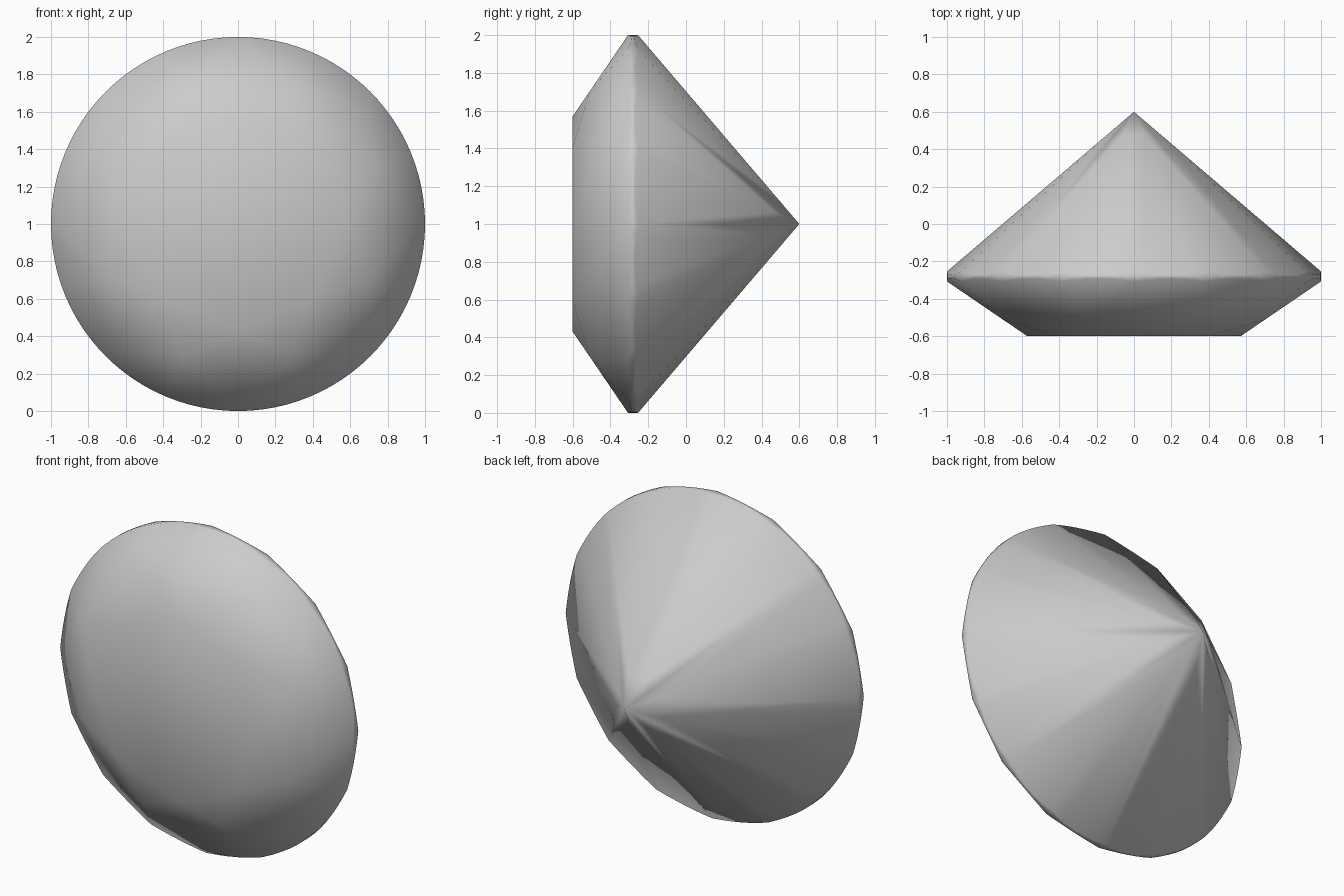
import bpy, bmesh
from math import sin, cos, radians, pi

if "Cube" in bpy.data.objects:
    bpy.data.objects.remove(bpy.data.objects["Cube"])

# Round brilliant cut gem, table facing -y, culet facing +y
TABLE_Y, CULET_Y = -0.60, 0.60
TOP_Y, BOT_Y = -0.307, -0.254      # girdle edges at the main facet tips
TABLE_R, STAR_R, LOWER_R = 0.57, 0.763, 0.16
SIDES = 96
HALF = radians(22.5)
CHORD = cos(HALF / 2)

crown_slope = (TOP_Y - TABLE_Y) / (1 - TABLE_R)
pav_slope = CULET_Y - BOT_Y
star_h = crown_slope * (1 - STAR_R * cos(HALF))
lower_h = pav_slope * (1 - LOWER_R * cos(HALF))
upper_half_slope = star_h / (CHORD * (1 - STAR_R))
lower_half_slope = lower_h / (CHORD * (1 - LOWER_R))

bm = bmesh.new()


def point(r, a, y):
    bm.verts.new((r * cos(a), y, 1 + r * sin(a)))


# Table corners, star tips and lower half tips
for i in range(8):
    a = i * pi / 4
    point(TABLE_R, a, TABLE_Y)
    point(STAR_R, a + HALF, TOP_Y - star_h)
    point(LOWER_R, a + HALF, BOT_Y + lower_h)

# Scalloped girdle
for i in range(SIDES):
    a = i * 2 * pi / SIDES
    bulge = cos(a % HALF - HALF / 2) - CHORD
    point(1, a, TOP_Y + upper_half_slope * bulge)
    point(1, a, BOT_Y - lower_half_slope * bulge)

# Culet
point(0, 0, CULET_Y)

# Facets: hull, then merge coplanar triangles
bmesh.ops.convex_hull(bm, input=bm.verts[:])
bmesh.ops.dissolve_limit(bm, angle_limit=radians(0.5), verts=bm.verts[:], edges=bm.edges[:])
bmesh.ops.recalc_face_normals(bm, faces=bm.faces[:])
for f in bm.faces:
    f.smooth = True

mesh = bpy.data.meshes.new("gem")
bm.to_mesh(mesh)
bm.free()
bpy.context.collection.objects.link(bpy.data.objects.new("gem", mesh))
